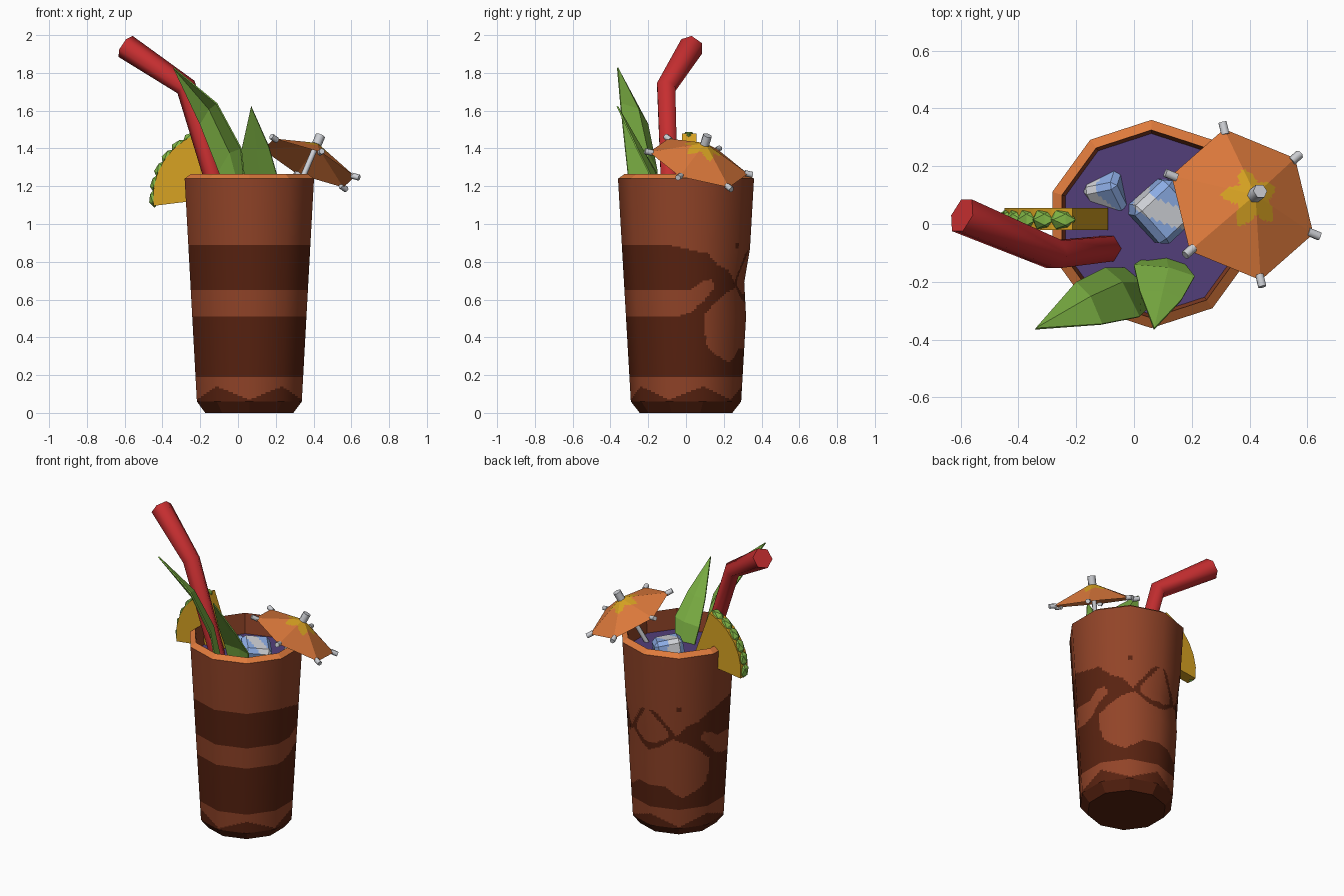
import bpy, bmesh, math
from mathutils import Vector, Euler, Matrix

if "Cube" in bpy.data.objects:
    bpy.data.objects.remove(bpy.data.objects["Cube"])

def material(name, r, g, b):
    m = bpy.data.materials.new(name)
    lin = [((c / 255 + 0.055) / 1.055) ** 2.4 for c in (r, g, b)]
    m.diffuse_color = (*lin, 1)
    m.use_nodes = True
    m.node_tree.nodes["Principled BSDF"].inputs["Base Color"].default_value = m.diffuse_color
    return m

BROWN = material("light brown", 146, 68, 40)
DARK = material("dark brown", 88, 34, 16)
ORANGE = material("orange", 222, 122, 60)
YELLOW = material("yellow", 215, 162, 34)
GREEN = material("green", 128, 182, 70)
RED = material("red", 198, 46, 48)
GREY = material("pale grey", 205, 207, 212)
BLUE = material("ice blue", 140, 172, 228)
PURPLE = material("purple", 82, 62, 122)

CX = 0.06   # cup axis

def make(name, verts, faces, mats, rule=None, smooth=None, fix=True):
    me = bpy.data.meshes.new(name)
    me.from_pydata([tuple(v) for v in verts], [], faces)
    if fix:
        bm = bmesh.new()
        bm.from_mesh(me)
        bmesh.ops.recalc_face_normals(bm, faces=bm.faces)
        bm.to_mesh(me)
        bm.free()
    for m in mats:
        me.materials.append(m)
    for p in me.polygons:
        p.use_smooth = smooth is not None
        if rule:
            p.material_index = rule(p.center)
    if smooth:
        me.set_sharp_from_angle(angle=math.radians(smooth))
    ob = bpy.data.objects.new(name, me)
    bpy.context.collection.objects.link(ob)
    return ob

def ring(r, z, n=10):
    return [Vector((CX + r * math.cos(math.pi / 2 + 2 * math.pi * k / n),
                    r * math.sin(math.pi / 2 + 2 * math.pi * k / n), z)) for k in range(n)]

def bands(rows, n):
    return [(i * n + k, i * n + (k + 1) % n, (i + 1) * n + (k + 1) % n, (i + 1) * n + k)
            for i in range(rows - 1) for k in range(n)]

def lathe(name, profile, mat):
    verts = [v for r, z in profile for v in ring(r, z)]
    return make(name, verts, bands(len(profile), 10), [mat], fix=False)

def tube(name, pts, radii, n, mat, smooth=65):
    pts = [Vector(p) for p in pts]
    ref = Vector((0, 1, 0)) if abs((pts[-1] - pts[0]).normalized().y) < 0.9 else Vector((1, 0, 0))
    verts = []
    for i, p in enumerate(pts):
        t = Vector()
        if i > 0:
            t += (p - pts[i - 1]).normalized()
        if i < len(pts) - 1:
            t += (pts[i + 1] - p).normalized()
        t.normalize()
        u = ref.cross(t).normalized()
        v = t.cross(u)
        verts += [p + radii[i] * (u * math.cos(2 * math.pi * k / n) + v * math.sin(2 * math.pi * k / n))
                  for k in range(n)]
    last = (len(pts) - 1) * n
    faces = bands(len(pts), n) + [tuple(range(n)), tuple(range(last, last + n))]
    return make(name, verts, faces, [mat], smooth=smooth)

# ---- cup wall with carved face on the back: a = degrees from +y, z = height
UPPER = [(181, 1.3), (181, .89), (107, .89), (88, .865), (70, .845), (58, .785),
         (45, .76), (33, .69), (8, .86), (-1, .86), (-1, 1.3)]
STRIPE = [(181, .51), (100, .51), (85, .53), (72, .60), (62, .66), (64, .71), (72, .70),
          (84, .655), (100, .65), (181, .65)]
NOSE = [(-1, .9), (6, .83), (25, .70), (22, .67), (8, .63), (-1, .63)]
MOUTH = [(-1, .58), (12, .60), (30, .67), (45, .635), (58, .59), (71, .53), (73, .45),
         (68, .35), (55, .30), (40, .27), (18, .34), (-1, .34)]

def inside(poly, x, y):
    hit = False
    for (x1, y1), (x2, y2) in zip(poly, poly[1:] + poly[:1]):
        if (y1 > y) != (y2 > y) and x < x1 + (y - y1) * (x2 - x1) / (y2 - y1):
            hit = not hit
    return hit

def back_angle(p):
    return abs(math.degrees(math.atan2(p.x - CX, p.y)))

def wall_rule(p):
    a, z = back_angle(p), p.z
    if math.hypot((a - 36) * 0.0058, z - .885) < .017:
        return 1
    if z < .19:
        zig = abs(((180 - a) / 36) % 2 - 1)          # zigzag above the foot
        return 1 if z < .07 + .07 * (1 - zig) else 0
    return 0 if any(inside(s, a, z) for s in (UPPER, STRIPE, NOSE, MOUTH)) else 1

SUB, ROWS = 14, 119
verts = []
for i in range(ROWS):
    z = .06 + 1.18 * i / (ROWS - 1)
    c = ring(.292 + .068 * i / (ROWS - 1), z)
    for k in range(10):
        for s in range(SUB):
            p = c[k].lerp(c[(k + 1) % 10], s / SUB)
            dent = .02 * max(0, 1 - abs(z - .69) / .18) * min(1, max(0, (60 - back_angle(p)) / 25))
            d = Vector((p.x - CX, p.y, 0)).normalized()
            verts.append(p - d * dent)
wall = make("cup_wall", verts, bands(ROWS, 10 * SUB), [BROWN, DARK], wall_rule, smooth=0, fix=False)
wall.data.normals_split_custom_set_from_vertices(
    [tuple(Vector((v.co.x - CX, v.co.y, -.02)).normalized()) for v in wall.data.vertices])

# ---- rest of the cup
lathe("cup_foot", [(.0005, 0), (.245, 0), (.292, .06)], DARK)
lathe("cup_rim", [(.36, 1.24), (.325, 1.265)], ORANGE)
lathe("cup_inside", [(.325, 1.265), (.312, 1.12)], BROWN)
make("drink", ring(.314, 1.13), [tuple(range(10))], [PURPLE], fix=False)

# ---- straw
tube("straw", [(-.09, -.085, 1.11), (-.275, -.105, 1.725), (-.595, .03, 1.94)], [.05, .056, .067], 6, RED)

# ---- fruit wedge with bumpy rind
AX, AZ, FR = -.09, 1.14, .36
arc = [math.radians(187 - 77 * i / 6) for i in range(7)]
outline = [(AX, AZ)] + [(AX + FR * math.cos(t), AZ + FR * math.sin(t)) for t in arc]
n = len(outline)
verts = [(x, y, z) for y in (-.02, .055) for x, z in outline]
make("fruit_wedge", verts, bands(2, n) + [tuple(range(n)), tuple(range(n, 2 * n))], [YELLOW])
for i in range(6):
    t = (arc[i] + arc[i + 1]) / 2
    bm = bmesh.new()
    bmesh.ops.create_icosphere(bm, subdivisions=1, radius=1)
    m = (Matrix.Translation((AX + (FR - .008) * math.cos(t), .015, AZ + (FR - .008) * math.sin(t)))
         @ Matrix.Rotation(-t, 4, 'Y') @ Matrix.Diagonal((.032, .037, .05, 1)))
    bmesh.ops.transform(bm, matrix=m, verts=bm.verts)
    me = bpy.data.meshes.new("rind_bump")
    bm.to_mesh(me)
    bm.free()
    me.materials.append(GREEN)
    bpy.context.collection.objects.link(bpy.data.objects.new(f"rind_bump_{i}", me))

# ---- leaves: rows of left edge, midrib, right edge, then the tip
def leaf(name, rows, tip):
    verts = [p for row in rows for p in row] + [tip]
    faces = [(3 * i + j, 3 * i + j + 1, 3 * i + j + 4, 3 * i + j + 3)
             for i in range(len(rows) - 1) for j in range(2)]
    b = 3 * (len(rows) - 1)
    ob = make(name, verts, faces + [(b, b + 1, b + 3), (b + 1, b + 2, b + 3)], [GREEN])
    ob.modifiers.new("thickness", 'SOLIDIFY').thickness = .008

leaf("large_leaf", [[(-.03, -.15, 1.12), (.03, -.20, 1.12), (.05, -.29, 1.12)],
                    [(-.10, -.15, 1.28), (-.04, -.20, 1.38), (.02, -.32, 1.40)],
                    [(-.20, -.20, 1.53), (-.15, -.25, 1.61), (-.11, -.345, 1.64)]], (-.34, -.36, 1.83))
leaf("small_leaf", [[(.03, -.12, 1.10), (.11, -.11, 1.10), (.17, -.13, 1.10)],
                    [(0, -.14, 1.25), (.12, -.15, 1.25), (.21, -.18, 1.25)],
                    [(.02, -.23, 1.40), (.10, -.23, 1.40), (.165, -.26, 1.41)]], (.07, -.36, 1.625))

# ---- parasol: hexagonal canopy tilted along its stick, star round the tip
C, UP = Vector((.375, .067, 1.323)), Vector((.375, .285, .882)).normalized()
E1 = Vector((-.065, .265, -.06))
E1 = (E1 - UP * E1.dot(UP)).normalized()
E2 = UP.cross(E1)
R, H, N = .275, .12, 24

def rim(k):
    return C + R * (E1 * math.cos(k * math.pi / 3) + E2 * math.sin(k * math.pi / 3))

def star_rule(p):
    d = p - C
    x, y = d.dot(E1), d.dot(E2)
    wave = abs((math.atan2(y, x) / (2 * math.pi / 5)) % 1 - .5) * 2
    return 1 if math.hypot(x, y) < .06 + .05 * wave else 0

apex = C + UP * H
verts, faces = [apex], []
for i in range(1, N + 1):
    for k in range(6):
        for s in range(i):
            verts.append(apex.lerp(rim(k).lerp(rim(k + 1), s / i), i / N))

def vid(i, k, s):
    return 0 if i == 0 else 1 + 3 * i * (i - 1) + (k * i + s) % (6 * i)

for i in range(1, N + 1):
    for k in range(6):
        for s in range(i):
            faces.append((vid(i - 1, k, s), vid(i, k, s), vid(i, k, s + 1)))
            if s < i - 1:
                faces.append((vid(i - 1, k, s), vid(i, k, s + 1), vid(i - 1, k, s + 1)))
make("parasol_canopy", verts, faces, [ORANGE, YELLOW], star_rule, fix=False)
make("parasol_underside", [apex - UP * .012] + [rim(k) for k in range(6)],
     [(0, (k + 1) % 6 + 1, k + 1) for k in range(6)], [ORANGE], fix=False)
tube("parasol_stick", [C - UP * .28, apex], [.015] * 2, 6, GREY)
tube("parasol_tip", [apex - UP * .01, apex + UP * .045], [.026] * 2, 6, GREY)
for k in range(6):
    out = (rim(k) - C).normalized()
    tube(f"rib_end_{k}", [rim(k) - out * .02, rim(k) + out * .024], [.016] * 2, 6, GREY)

# ---- ice cubes with pale diagonal streaks
def ice(name, loc, size, rot, phase):
    bm = bmesh.new()
    bmesh.ops.create_cube(bm, size=size)
    bmesh.ops.bevel(bm, geom=bm.edges[:], offset=size * .14, segments=1, affect='EDGES')
    bmesh.ops.subdivide_edges(bm, edges=bm.edges[:], cuts=9, use_grid_fill=True)
    for f in bm.faces:
        c = f.calc_center_median() / size
        f.material_index = 1 if math.sin(5.5 * (c.x + .5 * c.y + .4 * c.z) + phase) > .35 else 0
    bmesh.ops.transform(bm, matrix=Matrix.Translation(loc) @ Euler(rot).to_matrix().to_4x4(), verts=bm.verts)
    me = bpy.data.meshes.new(name)
    bm.to_mesh(me)
    bm.free()
    me.materials.append(BLUE)
    me.materials.append(GREY)
    bpy.context.collection.objects.link(bpy.data.objects.new(name, me))

ice("large_ice_cube", (.095, .045, 1.13), .18, (.2, .15, .75), .6)
ice("small_ice_cube", (-.09, .115, 1.09), .13, (.6, -.4, .2), 1.2)
